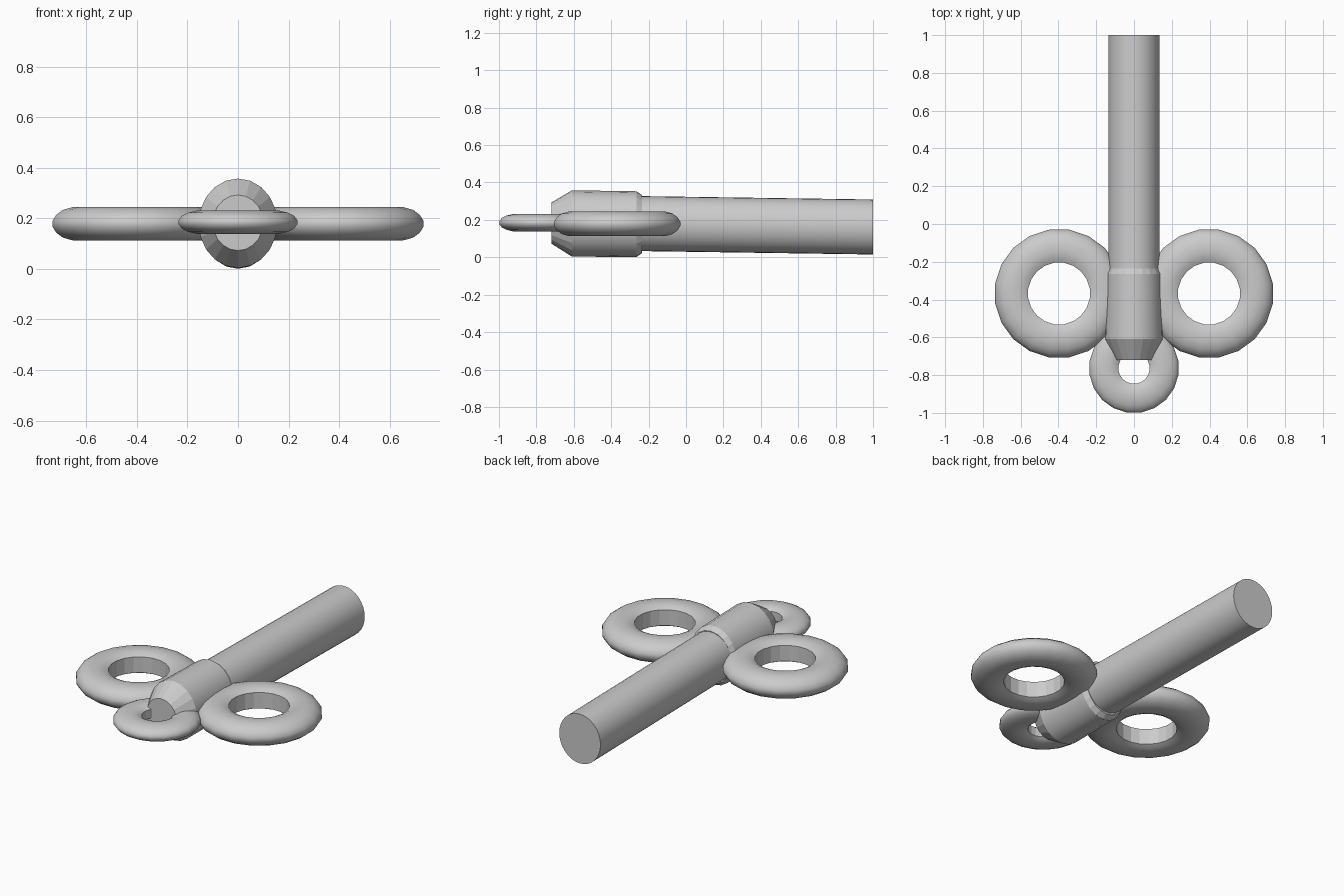
import bpy, bmesh
from math import cos, sin, pi, radians

if "Cube" in bpy.data.objects:
    bpy.data.objects.remove(bpy.data.objects["Cube"])


def loft(name, loops, closed, angle, flat_bands=()):
    """Skin a list of equal point loops; either closed into a ring or capped."""
    bm = bmesh.new()
    rows = [[bm.verts.new(p) for p in loop] for loop in loops]
    n, count = len(rows[0]), len(rows)
    bands = []
    for i in range(count if closed else count - 1):
        a, b = rows[i], rows[(i + 1) % count]
        for j in range(n):
            k = (j + 1) % n
            bm.faces.new((a[j], a[k], b[k], b[j]))
            bands.append(i)
    if not closed:
        bm.faces.new(rows[0][::-1])
        bm.faces.new(rows[-1])
    bmesh.ops.recalc_face_normals(bm, faces=bm.faces[:])
    mesh = bpy.data.meshes.new(name)
    bm.to_mesh(mesh)
    bm.free()
    obj = bpy.data.objects.new(name, mesh)
    bpy.context.collection.objects.link(obj)
    bpy.ops.object.select_all(action='DESELECT')
    obj.select_set(True)
    bpy.context.view_layer.objects.active = obj
    bpy.ops.object.shade_smooth_by_angle(angle=radians(angle))
    for i, band in enumerate(bands):
        if band in flat_bands:
            mesh.polygons[i].use_smooth = False
    return obj


def rod(name, stations, sides, flat_bands=()):
    """Oval rod along y; stations are (y, half width, half height, centre z)."""
    turn = [2 * pi * j / sides for j in range(sides)]
    loops = [[(rx * sin(t), y, cz + rz * cos(t)) for t in turn]
             for y, rx, rz, cz in stations]
    return loft(name, loops, False, 25, flat_bands)


def ring(name, x, y, z, profile, sides):
    """Flat ring around z; profile is the upper half, from hole to rim."""
    section = profile + [(r, -h) for r, h in reversed(profile)]
    turn = [2 * pi * (j + 0.5) / sides for j in range(sides)]
    loops = [[(x + r * cos(t), y + r * sin(t), z + h) for t in turn]
             for r, h in section]
    return loft(name, loops, True, 40, (len(section) - 1,))


# Long shaft, drooping slightly towards the back
rod("shaft", [(-0.30, 0.136, 0.147, 0.181), (1.0, 0.136, 0.147, 0.162)], 32)

# Collar with tapered nose and small rear bevel
rod("collar", [(-0.72, 0.10, 0.11, 0.183), (-0.61, 0.156, 0.177, 0.181),
               (-0.265, 0.149, 0.176, 0.177), (-0.235, 0.136, 0.155, 0.177)],
    20, (0, 2))

# Two large side rings
big = [(0.165, 0.047), (0.19, 0.060), (0.22, 0.066), (0.26, 0.066),
       (0.30, 0.055), (0.327, 0.035), (0.342, 0.011)]
for side, label in ((-1, "left"), (1, "right")):
    ring(label + "_ring", side * 0.397, -0.368, 0.179, big, 20)

# Small ring at the nose
small = [(0.083, 0.026), (0.10, 0.038), (0.13, 0.046), (0.165, 0.046),
         (0.20, 0.038), (0.225, 0.025), (0.238, 0.008)]
ring("nose_ring", 0.0, -0.763, 0.185, small, 20)
